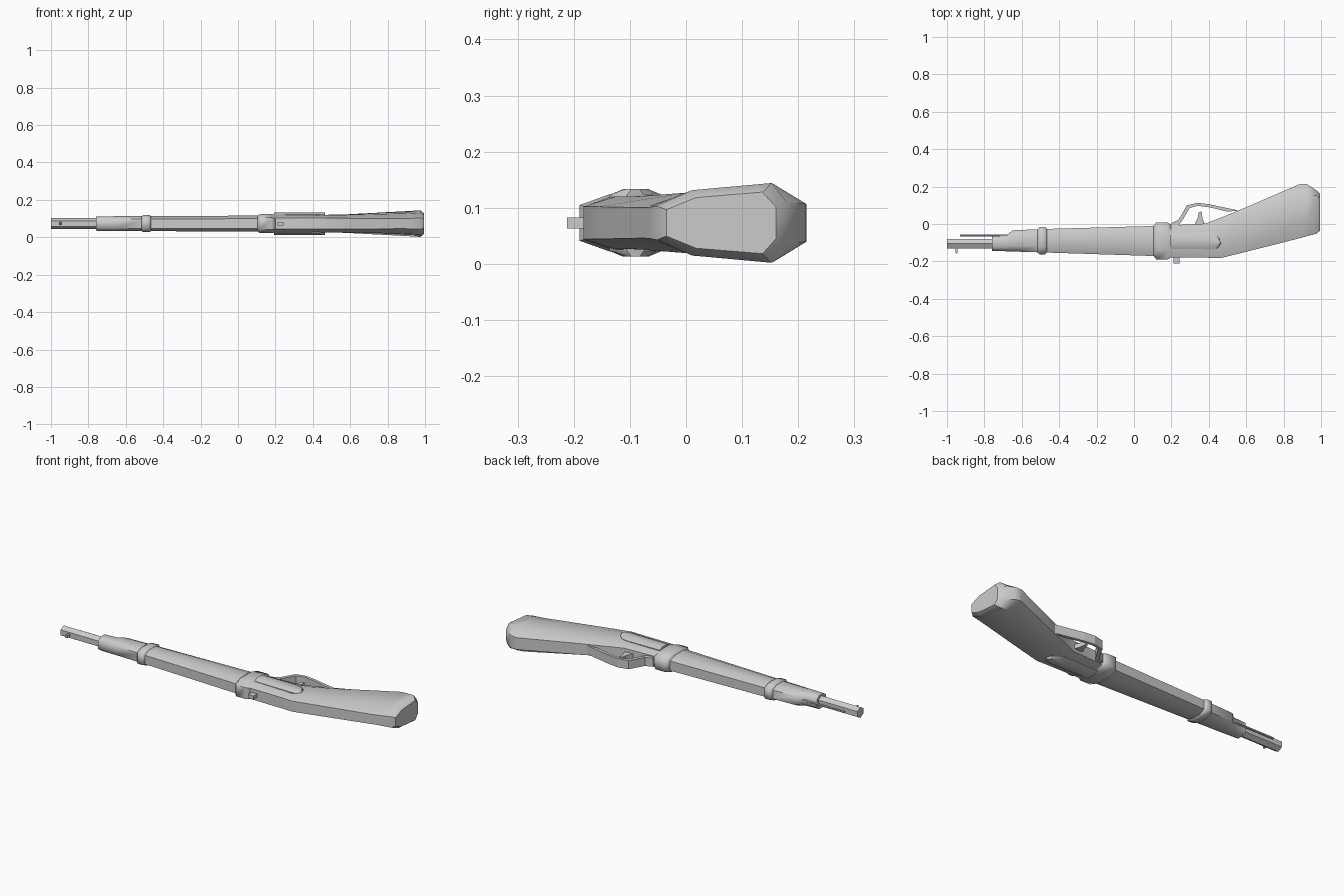
import bpy, bmesh, math

ZC = 0.073  # mid-plane of the rifle, which lies on its side


def finish(name, bm, angle=None):
    bmesh.ops.recalc_face_normals(bm, faces=bm.faces)
    me = bpy.data.meshes.new(name)
    bm.to_mesh(me)
    bm.free()
    ob = bpy.data.objects.new(name, me)
    bpy.context.collection.objects.link(ob)
    if angle:
        bpy.ops.object.select_all(action='DESELECT')
        ob.select_set(True)
        bpy.context.view_layer.objects.active = ob
        bpy.ops.object.shade_smooth_by_angle(angle=math.radians(angle))
    return ob


def skin(bm, rings):
    rows = [[bm.verts.new(p) for p in r] for r in rings]
    n = len(rows[0])
    for a, b in zip(rows, rows[1:]):
        for i in range(n):
            j = (i + 1) % n
            bm.faces.new((a[i], a[j], b[j], b[i]))
    bm.faces.new(rows[0])
    bm.faces.new(rows[-1])


def section(x, y0, y1, w, low=1.0, hi=0.73, edge=0.62):
    """Eight-sided section: y range, half width, share of width on the low side."""
    f = lambda t: y0 + (y1 - y0) * t
    half = [(y0, w * edge * low), (f(.27), w * low), (f(hi), w), (y1, w * edge)]
    return ([(x, y, ZC + z) for y, z in half] +
            [(x, y, ZC - z) for y, z in reversed(half)])


def loft(name, stations, angle=62):
    bm = bmesh.new()
    skin(bm, [section(*s) for s in stations])
    return finish(name, bm, angle)


def prism(name, pts, z0, z1):
    bm = bmesh.new()
    skin(bm, [[(x, y, z) for x, y in pts] for z in (z0, z1)])
    return finish(name, bm)


def rod(name, x0, x1, y, r):
    bm = bmesh.new()
    ang = [i * math.pi / 3 for i in range(6)]
    skin(bm, [[(x, y + r * math.sin(a), ZC + r * math.cos(a)) for a in ang]
              for x in (x0, x1)])
    return finish(name, bm)


# Wooden fore-end
loft("fore_end", [
    (-0.76, -0.143, -0.066, 0.038), (-0.68, -0.146, -0.060, 0.039),
    (-0.65, -0.147, -0.034, 0.040), (-0.49, -0.152, -0.027, 0.040),
    (0.13, -0.172, -0.010, 0.043)])

# Barrel bands
loft("front_band", [
    (-0.515, -0.151, -0.026, 0.040), (-0.505, -0.162, -0.016, 0.046),
    (-0.475, -0.162, -0.015, 0.046), (-0.465, -0.152, -0.026, 0.040)])
loft("rear_band", [
    (0.105, -0.171, -0.009, 0.043), (0.12, -0.190, 0.009, 0.051),
    (0.18, -0.190, 0.009, 0.051), (0.20, -0.178, -0.006, 0.046)])

# Receiver and butt stock
loft("stock", [
    (0.17, -0.178, -0.008, 0.048), (0.38, -0.180, 0.002, 0.048),
    (0.46, -0.183, 0.032, 0.047, 1, .75), (0.57, -0.156, 0.077, 0.049, .95, .78),
    (0.89, -0.075, 0.215, 0.066, .82, .8, .5),
    (0.925, -0.065, 0.214, 0.068, .82, .8, .5),
    (0.975, -0.052, 0.180, 0.071, .82, .88, .52),
    (0.995, -0.035, 0.160, 0.055, .82, .88, .52)], 40)

# Barrel, cleaning rod and sights
rod("barrel", -1.0, -0.70, -0.105, 0.030)
rod("cleaning_rod", -0.93, -0.62, -0.062, 0.006)
prism("front_sight", [(-0.955, -0.125), (-0.955, -0.152), (-0.949, -0.158),
                      (-0.943, -0.152), (-0.943, -0.125)], ZC - .008, ZC + .008)
prism("rear_sight", [(0.21, -0.17), (0.21, -0.212), (0.243, -0.212),
                     (0.243, -0.17)], ZC - .01, ZC + .01)

# Raised lock plates on both sides
plate = [(0.193, -0.132), (0.43, -0.136), (0.452, -0.125), (0.464, -0.105),
         (0.455, -0.075), (0.43, -0.052), (0.40, -0.043), (0.193, -0.046)]
for side, label in ((1, "upper"), (-1, "lower")):
    bm = bmesh.new()
    skin(bm, [[(x, -0.09 + (y + 0.09) * k, ZC + side * z) for x, y in plate]
              for z, k in ((.03, 1), (.050, 1), (.060, .5))])
    finish("lock_plate_" + label, bm, 40)

# Trigger guard and trigger
prism("trigger_guard", [
    (0.20, -0.01), (0.20, 0.005), (0.238, 0.022), (0.283, 0.100), (0.34, 0.113),
    (0.40, 0.106), (0.56, 0.072), (0.50, 0.066), (0.40, 0.090), (0.34, 0.097),
    (0.298, 0.086), (0.254, 0.012), (0.235, -0.01)], ZC - .024, ZC + .024)
prism("trigger", [(0.325, -0.02), (0.327, 0.005), (0.340, 0.030), (0.347, 0.065),
                  (0.362, 0.066), (0.366, 0.030), (0.378, 0.0), (0.378, -0.02)],
      ZC - .012, ZC + .012)
